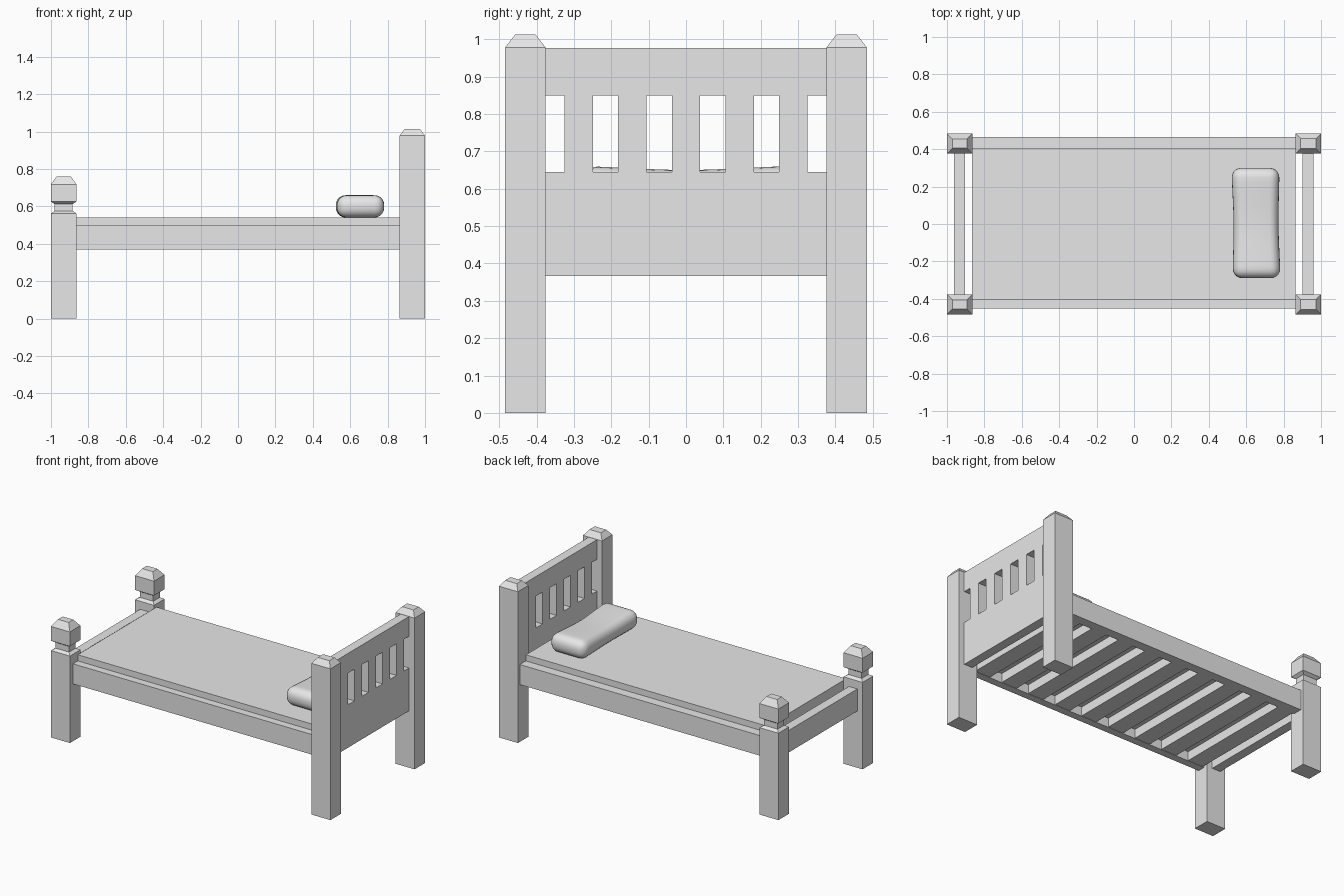
import bpy, bmesh, math
from mathutils import Vector

default = bpy.data.objects.get("Cube")
if default:
    bpy.data.objects.remove(default, do_unlink=True)

# One plain grey for the whole bed
grey = bpy.data.materials.new("plain_grey")
grey.use_nodes = True
colour = (0.8, 0.8, 0.8, 1)
grey.diffuse_color = colour
grey.node_tree.nodes["Principled BSDF"].inputs["Base Color"].default_value = colour


def finish(name, bm):
    bmesh.ops.recalc_face_normals(bm, faces=bm.faces)
    mesh = bpy.data.meshes.new(name)
    bm.to_mesh(mesh)
    bm.free()
    mesh.materials.append(grey)
    obj = bpy.data.objects.new(name, mesh)
    bpy.context.collection.objects.link(obj)
    return obj


def box_mesh(x, y, z):
    """Box from (low, high) pairs on each axis."""
    bm = bmesh.new()
    bmesh.ops.create_cube(bm, size=1)
    for v in bm.verts:
        v.co = Vector([a + (c + 0.5) * (b - a) for c, (a, b) in zip(v.co, (x, y, z))])
    return bm


def box(name, x, y, z):
    return finish(name, box_mesh(x, y, z))


def post(name, cx, cy, profile):
    """Square post stacked from (height, inset) rings."""
    bm = bmesh.new()
    rings = []
    for z, inset in profile:
        hx, hy = 0.068 - inset, 0.054 - inset
        rings.append([bm.verts.new((cx + sx * hx, cy + sy * hy, z))
                      for sx, sy in ((-1, -1), (1, -1), (1, 1), (-1, 1))])
    for low, high in zip(rings, rings[1:]):
        for i in range(4):
            j = (i + 1) % 4
            bm.faces.new((low[i], low[j], high[j], high[i]))
    bm.faces.new(rings[0])
    bm.faces.new(rings[-1])
    return finish(name, bm)


# Corner posts: plain and tall at the head, necked with a cap at the foot
head_profile = [(0, 0), (0.978, 0), (1.013, 0.027)]
foot_profile = [(0, 0), (0.562, 0), (0.575, 0.02), (0.612, 0.02),
                (0.625, 0), (0.718, 0), (0.76, 0.03)]
for side, sy in (("right", -1), ("left", 1)):
    post(f"head_post_{side}", 0.932, sy * 0.43, head_profile)
    post(f"foot_post_{side}", -0.932, sy * 0.43, foot_profile)

# Headboard: two panels joined by balusters
board_x, inner_y = (0.9, 0.96), (-0.39, 0.39)
box("headboard_lower_panel", board_x, inner_y, (0.367, 0.645))
box("headboard_top_panel", board_x, inner_y, (0.85, 0.977))
for i in range(5):
    y = (i - 2) * 0.1435
    box(f"headboard_baluster_{i + 1}", board_x, (y - 0.038, y + 0.038), (0.645, 0.85))

# Foot rail and side rails
box("foot_rail", (-0.963, -0.903), inner_y, (0.367, 0.51))
rail_x = (-0.866, 0.864)
box("side_rail_front", rail_x, (-0.452, -0.403), (0.37, 0.5))
box("side_rail_back", rail_x, (0.403, 0.464), (0.37, 0.5))

# Mattress and the slats carrying it
box("mattress", (-0.865, 0.863), (-0.403, 0.403), (0.43, 0.54))
slats = 9
for i in range(slats):
    x = -0.8 + i * 1.6 / (slats - 1)
    box(f"slat_{i + 1}", (x - 0.055, x + 0.055), (-0.403, 0.403), (0.372, 0.43))

# Pillow: rounded block, slightly pinched in the middle
bm = box_mesh((0.525, 0.78), (-0.29, 0.3), (0.54, 0.655))
bmesh.ops.bevel(bm, geom=bm.edges[:], offset=0.052, segments=5, profile=0.5,
                affect='EDGES')
for i in range(9):
    bmesh.ops.bisect_plane(bm, geom=bm.verts[:] + bm.edges[:] + bm.faces[:],
                           plane_co=(0, (i - 4) * 0.055, 0), plane_no=(0, 1, 0))
for v in bm.verts:
    wave = math.cos(v.co.y * math.pi / 0.3)
    v.co.x = 0.652 + (v.co.x - 0.652) * (0.97 - 0.03 * wave) - 0.01 * v.co.y
    if v.co.z > 0.6:
        v.co.z -= 0.005 * wave
pillow = finish("pillow", bm)
bpy.ops.object.select_all(action='DESELECT')
pillow.select_set(True)
bpy.context.view_layer.objects.active = pillow
bpy.ops.object.shade_smooth_by_angle(angle=math.radians(40))
